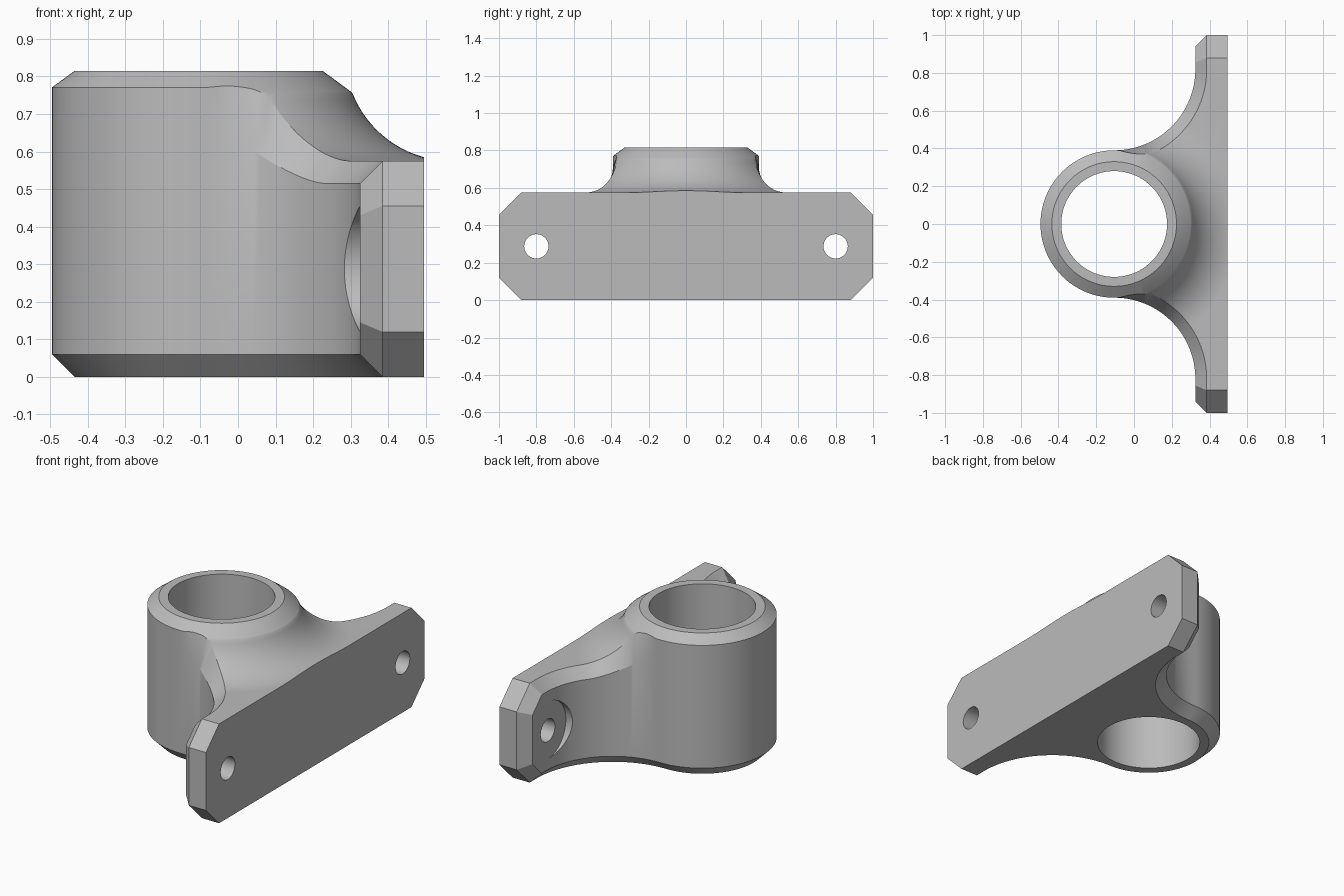
import bpy, bmesh, math
from mathutils import Matrix

cube = bpy.data.objects.get("Cube")
if cube:
    bpy.data.objects.remove(cube, do_unlink=True)

AXIS = -0.105                 # x of the tube axis
TUBE, BORE = 0.39, 0.28       # tube radii
SWEEP = 0.43                  # side fillet radius
ARM = TUBE + SWEEP            # y of the side fillet centre
BACK, FACE = 0.495, 0.325     # plate faces in x
PLATE_H, TOP, BEVEL = 0.575, 0.815, 0.06
NECK = 0.285                  # top fillet radius

mat = bpy.data.materials.new("machined_grey")
mat.use_nodes = True
grey = (0.5, 0.5, 0.5, 1)
mat.diffuse_color = grey
mat.node_tree.nodes["Principled BSDF"].inputs["Base Color"].default_value = grey


def finish(name, bm):
    bmesh.ops.recalc_face_normals(bm, faces=bm.faces)
    mesh = bpy.data.meshes.new(name)
    bm.to_mesh(mesh)
    bm.free()
    mesh.materials.append(mat)
    obj = bpy.data.objects.new(name, mesh)
    bpy.context.collection.objects.link(obj)
    return obj


def loft(name, rings, closed=False):
    """Skin equal-length rings; cap the ends or join them into a loop."""
    bm = bmesh.new()
    rows = [[bm.verts.new(p) for p in ring] for ring in rings]
    pairs = list(zip(rows, rows[1:]))
    if closed:
        pairs.append((rows[-1], rows[0]))
    else:
        bm.faces.new(rows[0])
        bm.faces.new(rows[-1])
    for a, b in pairs:
        for i in range(len(a)):
            j = (i + 1) % len(a)
            bm.faces.new((a[i], a[j], b[j], b[i]))
    return finish(name, bm)


def rod(name, radius, x0, x1, y, z):
    bm = bmesh.new()
    place = Matrix.Translation(((x0 + x1) / 2, y, z)) @ Matrix.Rotation(math.pi / 2, 4, 'Y')
    bmesh.ops.create_cone(bm, cap_ends=True, segments=64, radius1=radius,
                          radius2=radius, depth=x1 - x0, matrix=place)
    return finish(name, bm)


def combine(obj, other, operation):
    mod = obj.modifiers.new(operation.lower(), 'BOOLEAN')
    mod.operation, mod.object, mod.solver = operation, other, 'EXACT'
    bpy.context.view_layer.objects.active = obj
    bpy.ops.object.modifier_apply(modifier=mod.name)
    bpy.data.objects.remove(other, do_unlink=True)


def top_height(r):
    """Height of the turned top surface at radius r from the tube axis."""
    if r <= 0.33:
        return TOP
    if r <= 0.405:
        return TOP - (r - 0.33) * 0.055 / 0.075
    d = min(r - TUBE - NECK, 0)
    return PLATE_H + NECK - math.sqrt(NECK ** 2 - d ** 2)


# Plan outline of one side: position, inward normal, top bevel width, bevel foot height
half = [(BACK, ARM, 0, 0, BEVEL, PLATE_H - BEVEL)]
STEPS = 40
for i in range(STEPS + 1):
    a = math.pi / 2 * (1 - i / STEPS)
    s, c = math.sin(a), math.cos(a)
    t = min(max((a - 0.06) / 0.84, 0), 1)
    half.append((AXIS + SWEEP * s, ARM - SWEEP * c, s, -c,
                 BEVEL * min(1, t / 0.417),
                 PLATE_H - BEVEL + 0.175 * (1 - t) ** 1.7))
for i in range(1, STEPS + 1):
    a = math.pi / 2 * (1 + i / STEPS)
    c, s = math.cos(a), math.sin(a)
    half.append((AXIS + TUBE * c, TUBE * s if i < STEPS else 0, -c, -s, 0, 0.69))
outline = half + [(x, -y, nx, -ny, w, z) for x, y, nx, ny, w, z in reversed(half[:-1])]

# Tube body with swept arms: bevelled foot, side wall, top bevel, overshoot
foot, low, high, crest, over = [], [], [], [], []
for x, y, nx, ny, w, z in outline:
    ix, iy = x + nx * w, y + ny * w
    h = top_height(math.hypot(ix - AXIS, iy))
    k = 1.04
    ex, ey = x + nx * w * k, y + ny * w * k
    foot.append((x + nx * BEVEL, y + ny * BEVEL, 0))
    low.append((x, y, BEVEL))
    high.append((x, y, z))
    crest.append((ex, ey, z + (h - z) * k))
    over.append((ex, ey, 1))
body = loft("bracket", [foot, low, high, crest, over])

# Turned envelope: bore, conical lip and concave neck
radii = [0.33] + [0.405 + 0.27 * (i / 20) ** 1.3 for i in range(21)]
profile = [(BORE, -0.2), (BORE, TOP)] + [(r, top_height(r)) for r in radii]
profile += [(1.5, PLATE_H), (1.5, -0.2)]
SEG = 128
turns = [2 * math.pi * (i + 0.5) / SEG for i in range(SEG)]
envelope = loft("turned_envelope",
                [[(AXIS + r * math.cos(a), r * math.sin(a), z) for a in turns]
                 for r, z in profile], closed=True)
combine(body, envelope, 'INTERSECT')


# Mounting plate with clipped corners and a bevelled front rim
def octagon(x, inset):
    y, z, mid = 1 - inset, PLATE_H / 2 - inset, PLATE_H / 2
    c = 0.12 - inset * (2 - math.sqrt(2))
    quarter = [(y, z - c), (y - c, z)]
    pts = quarter + [(-u, v) for u, v in reversed(quarter)]
    pts += [(-u, -v) for u, v in pts]
    return [(x, u, mid + v) for u, v in pts]


plate = loft("mounting_plate", [octagon(BACK, 0), octagon(FACE + BEVEL, 0),
                                octagon(FACE, BEVEL)])
combine(body, plate, 'UNION')

# Screw holes with spot faces
for y in (-0.8, 0.8):
    combine(body, rod("spot_face", 0.165, 0.1, FACE, y, PLATE_H / 2), 'DIFFERENCE')
    combine(body, rod("screw_hole", 0.065, 0.2, 0.6, y, PLATE_H / 2), 'DIFFERENCE')

bpy.ops.object.select_all(action='DESELECT')
body.select_set(True)
bpy.context.view_layer.objects.active = body
bpy.ops.object.shade_smooth_by_angle(angle=math.radians(25))
